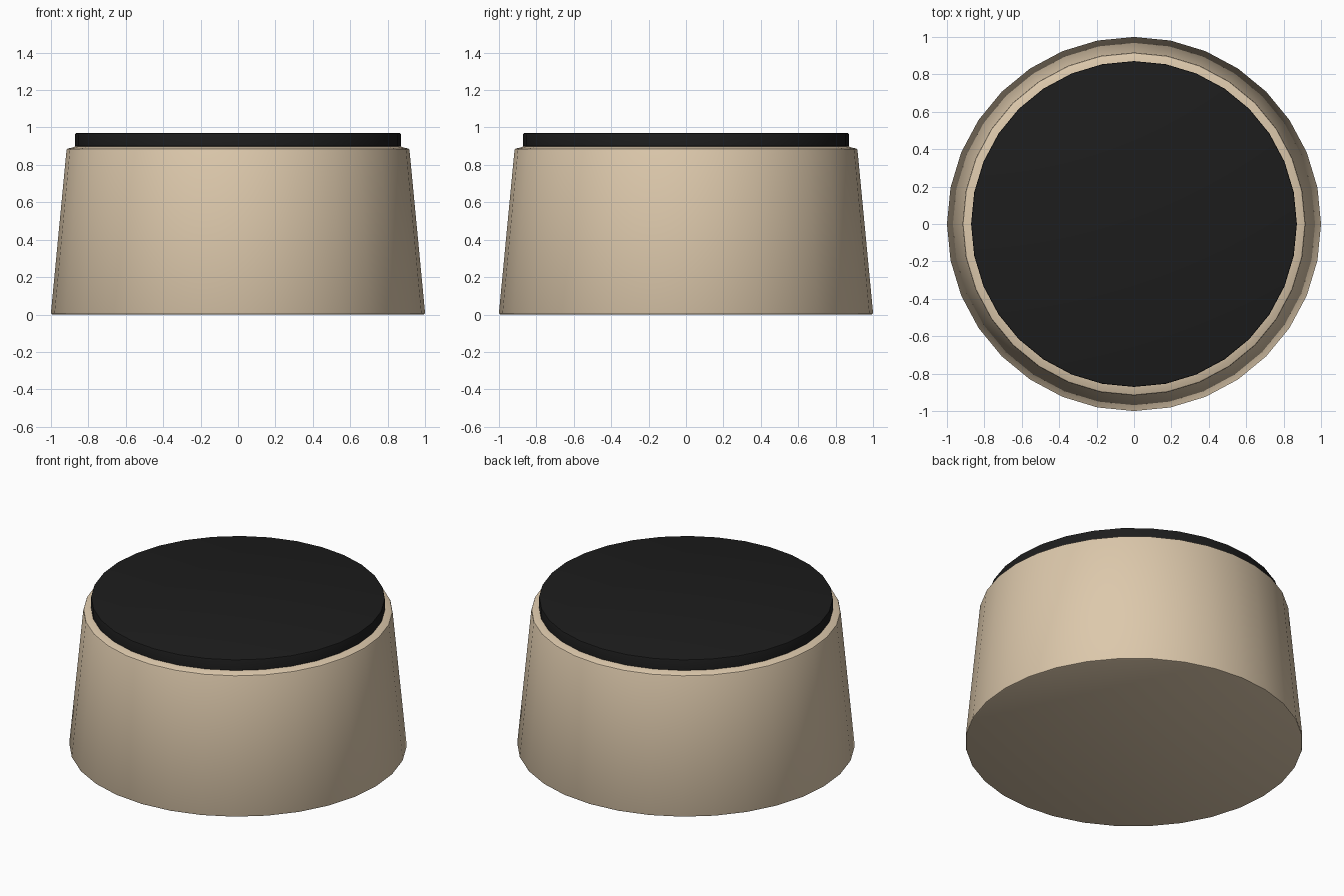
import bpy, bmesh, math

if "Cube" in bpy.data.objects:
    bpy.data.objects.remove(bpy.data.objects["Cube"])

SIDES = 32


def lathe(name, profile, color):
    """Spin an (r, z) profile, closed at both ends with flat caps."""
    bm = bmesh.new()
    rings = []
    for r, z in profile:
        rings.append([bm.verts.new((r * math.cos(2 * math.pi * i / SIDES),
                                    r * math.sin(2 * math.pi * i / SIDES), z))
                      for i in range(SIDES)])
    for lo, hi in zip(rings, rings[1:]):
        for i in range(SIDES):
            j = (i + 1) % SIDES
            bm.faces.new((lo[i], lo[j], hi[j], hi[i]))
    bm.faces.new(rings[0][::-1])
    bm.faces.new(rings[-1])
    mesh = bpy.data.meshes.new(name)
    bm.to_mesh(mesh)
    bm.free()
    obj = bpy.data.objects.new(name, mesh)
    bpy.context.collection.objects.link(obj)
    mat = bpy.data.materials.new(name + "_material")
    mat.diffuse_color = color
    mat.use_nodes = True
    mat.node_tree.nodes["Principled BSDF"].inputs["Base Color"].default_value = mat.diffuse_color
    mesh.materials.append(mat)
    bpy.ops.object.select_all(action='DESELECT')
    obj.select_set(True)
    bpy.context.view_layer.objects.active = obj
    bpy.ops.object.shade_smooth_by_angle(angle=math.radians(30))
    return obj


# Tapered body with slightly softened rims and a low seat for the pad
lathe("tapered_body",
      [(0.99, 0), (0.997, 0.003), (1.0, 0.01), (0.917, 0.878),
       (0.914, 0.885), (0.907, 0.888), (0.89, 0.892), (0.865, 0.9)],
      (0.72, 0.58, 0.41, 1))

# Dark round pad on top
lathe("top_pad",
      [(0.862, 0.895), (0.871, 0.9), (0.871, 0.963), (0.869, 0.968), (0.863, 0.97)],
      (0.012, 0.012, 0.012, 1))
